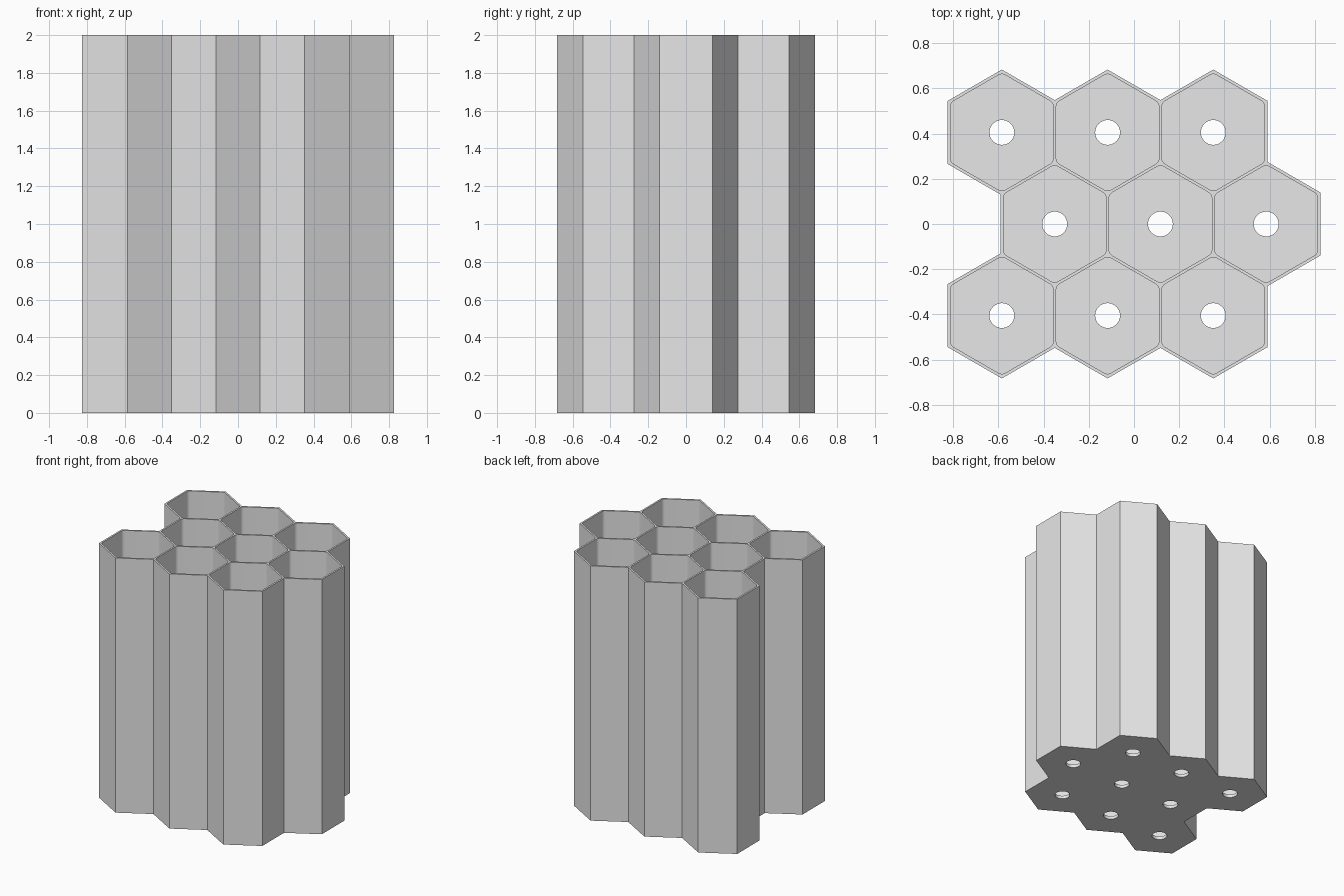
import bpy, bmesh, math
from mathutils import Vector

PITCH = 0.468          # spacing of neighbouring cells
ROW = PITCH * math.sqrt(3) / 2
MARGIN = 0.007         # extra wall around the outside
CELL = 0.2275          # cell centre to flat wall
FILLET = 0.03          # rounding of the cell corners
FLOOR = 0.025
HEIGHT = 2.0

if "Cube" in bpy.data.objects:
    bpy.data.objects.remove(bpy.data.objects["Cube"])

grey = bpy.data.materials.new("light grey")
grey.use_nodes = True
grey.diffuse_color = (0.8, 0.8, 0.8, 1)
grey.node_tree.nodes["Principled BSDF"].inputs["Base Color"].default_value = (0.8, 0.8, 0.8, 1)

# Three staggered rows of three cells
centres = [Vector((PITCH * (i - 1.25 + (0.5 if j == 0 else 0)), ROW * j, 0))
           for j in (-1, 0, 1) for i in range(3)]


def polar(radius, angle):
    return Vector((radius * math.cos(angle), radius * math.sin(angle), 0))


def circle(radius, sides, turn=0.0):
    return [polar(radius, turn + math.tau * k / sides) for k in range(sides)]


def rounded_hexagon(apothem, fillet, steps=6):
    points = []
    for k in range(6):
        corner = math.radians(30 + 60 * k)
        pivot = polar((apothem - fillet) * 2 / math.sqrt(3), corner)
        points += [pivot + polar(fillet, corner + math.radians(60 * s / steps - 30))
                   for s in range(steps + 1)]
    return points


def extrude_up(bm, faces, height):
    ret = bmesh.ops.extrude_face_region(bm, geom=faces, use_keep_orig=True)
    verts = [g for g in ret["geom"] if isinstance(g, bmesh.types.BMVert)]
    bmesh.ops.translate(bm, vec=(0, 0, height), verts=verts)
    bmesh.ops.recalc_face_normals(bm, faces=bm.faces)


def to_object(bm, name):
    mesh = bpy.data.meshes.new(name)
    bm.to_mesh(mesh)
    bm.free()
    mesh.materials.append(grey)
    obj = bpy.data.objects.new(name, mesh)
    bpy.context.collection.objects.link(obj)
    return obj


def outer_block():
    # Merge touching hexagons into one outline, then push it outwards
    bm = bmesh.new()
    for c in centres:
        bm.faces.new([bm.verts.new(c + p)
                      for p in circle(PITCH / math.sqrt(3), 6, math.pi / 6)])
    bmesh.ops.remove_doubles(bm, verts=bm.verts, dist=0.001)
    bmesh.ops.dissolve_faces(bm, faces=bm.faces[:], use_verts=False)
    bmesh.ops.delete(bm, geom=[v for v in bm.verts if not v.link_faces], context='VERTS')
    outline = bm.faces[:][0]
    if outline.normal.z < 0:
        outline.normal_flip()
    moved = {}
    for loop in outline.loops:
        v = loop.vert.co
        before = (v - loop.link_loop_prev.vert.co).normalized()
        after = (loop.link_loop_next.vert.co - v).normalized()
        n1 = Vector((before.y, -before.x, 0))
        n2 = Vector((after.y, -after.x, 0))
        moved[loop.vert] = v + (n1 + n2) * MARGIN / (1 + n1.dot(n2))
    for vert, co in moved.items():
        vert.co = co
    extrude_up(bm, [outline], HEIGHT)
    return to_object(bm, "cell_block")


def cutter(name, profile, bottom, top):
    bm = bmesh.new()
    base = Vector((0, 0, bottom))
    faces = [bm.faces.new([bm.verts.new(c + p + base) for p in profile]) for c in centres]
    extrude_up(bm, faces, top - bottom)
    obj = to_object(bm, name)
    obj.hide_render = True
    return obj


def cut(target, tool):
    bpy.context.view_layer.objects.active = target
    mod = target.modifiers.new("cut", 'BOOLEAN')
    mod.operation = 'DIFFERENCE'
    mod.solver = 'EXACT'
    mod.object = tool
    bpy.ops.object.modifier_apply(modifier=mod.name)
    bpy.data.objects.remove(tool)


# Solid block, hollowed by open cells with a drain hole in each floor
block = outer_block()
cut(block, cutter("cell_cutter", rounded_hexagon(CELL, FILLET), FLOOR, HEIGHT + 0.1))
cut(block, cutter("hole_cutter", circle(0.055, 32), -0.1, FLOOR + 0.1))

bpy.ops.object.select_all(action='DESELECT')
block.select_set(True)
bpy.context.view_layer.objects.active = block
bpy.ops.object.shade_smooth_by_angle(angle=math.radians(30))
